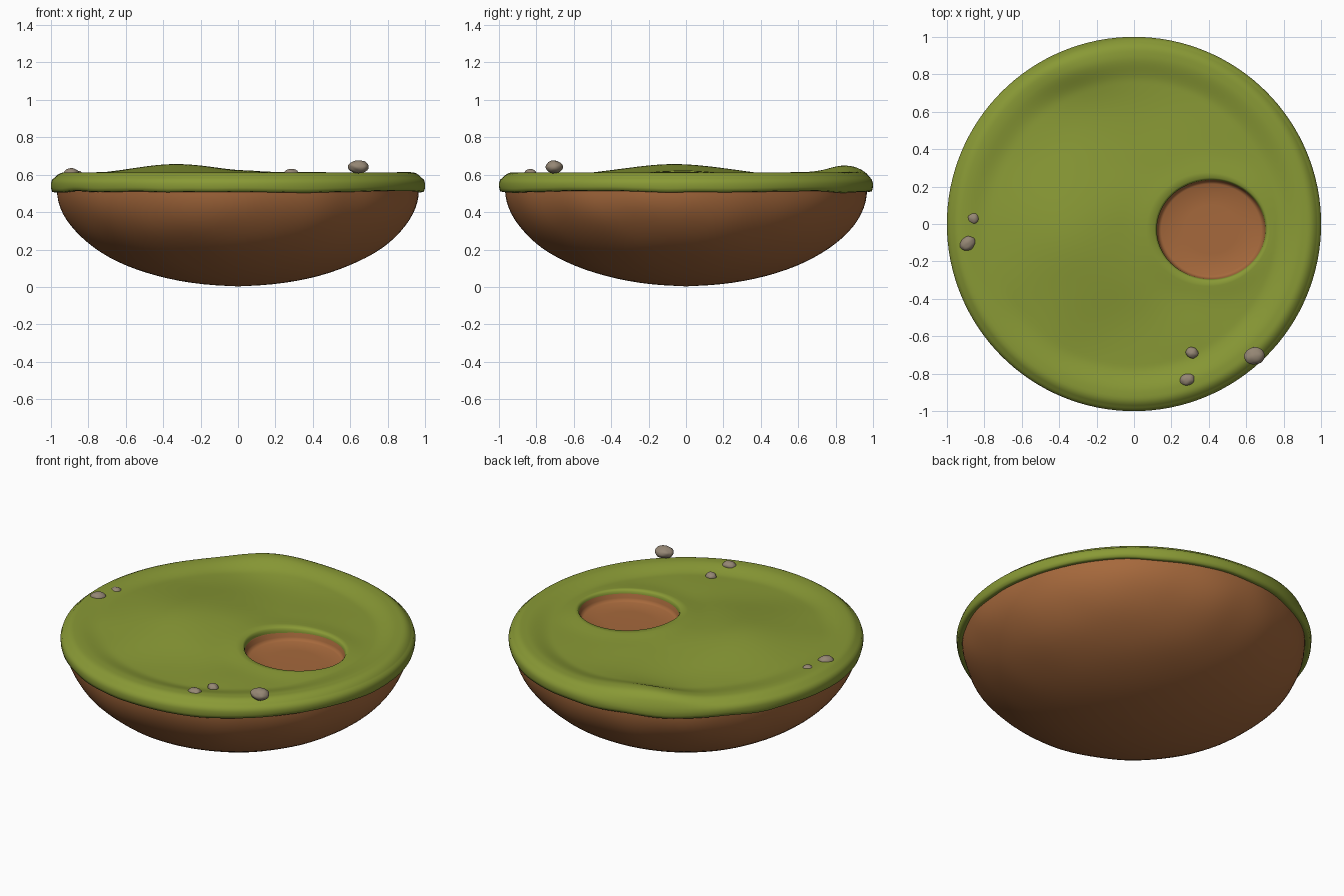
import bpy, bmesh, math
from mathutils import Vector, noise

if "Cube" in bpy.data.objects:
    bpy.data.objects.remove(bpy.data.objects["Cube"])

N = 128
HX, HY, HA, HB = 0.412, -0.03, 0.29, 0.265   # pit centre and radii


def material(name, rgb):
    m = bpy.data.materials.new(name)
    m.diffuse_color = (*rgb, 1)
    m.use_nodes = True
    m.node_tree.nodes["Principled BSDF"].inputs["Base Color"].default_value = m.diffuse_color
    return m


GRASS = material("grass green", (0.25, 0.32, 0.036))
DIRT = material("earth brown", (0.38, 0.14, 0.045))
STONE = material("stone grey", (0.30, 0.24, 0.175))


def loft(name, rings, mat, cap_end=False, pole=None):
    """Skin a list of closed rings of N points each."""
    bm = bmesh.new()
    vr = [[bm.verts.new(p) for p in r] for r in rings]
    for a, b in zip(vr, vr[1:]):
        for i in range(N):
            j = (i + 1) % N
            bm.faces.new((a[i], a[j], b[j], b[i]))
    if cap_end:
        bm.faces.new(vr[-1])
    if pole:
        p = bm.verts.new(pole)
        for i in range(N):
            bm.faces.new((p, vr[0][(i + 1) % N], vr[0][i]))
    bmesh.ops.recalc_face_normals(bm, faces=bm.faces)
    me = bpy.data.meshes.new(name)
    bm.to_mesh(me)
    bm.free()
    me.materials.append(mat)
    me.shade_smooth()
    ob = bpy.data.objects.new(name, me)
    bpy.context.collection.objects.link(ob)
    return ob


def wob(x, y, z, f):
    return noise.noise(Vector((x * f, y * f, z * f + 3.7)))


def bump(x, y, cx, cy, sx, sy):
    return math.exp(-((x - cx) / sx) ** 2 - ((y - cy) / sy) ** 2)


def step(a, b, v):
    t = min(1, max(0, (v - a) / (b - a)))
    return t * t * (3 - 2 * t)


def height(x, y):
    """Rolling lawn: low moat, raised lip, broad mound and a back hump."""
    r = math.hypot(x, y)
    inner = 0.585 + 0.07 * bump(x, y, -0.33, -0.05, 0.42, 0.45)
    inner += 0.006 * wob(x, y, 0, 3)
    lip = 0.613
    z = inner + (lip - inner) * step(0.76, 0.9, r)
    z += 0.036 * bump(x, y, -0.3, 0.84, 0.30, 0.15)
    z -= 0.05 * max(0, (r - 0.92) / 0.075) ** 2.5
    d = math.hypot((x - HX) / HA, (y - HY) / HB)
    return z + 0.012 * bump(d, 0, 1.0, 0, 0.35, 1)


def ring(fn):
    return [fn(2 * math.pi * i / N) for i in range(N)]


def pit(a, s=1.0):
    return HX + HA * s * math.cos(a), HY + HB * s * math.sin(a)


# grass lawn: pit lip, lawn surface, rounded outer edge
rings = []
for s, dz in ((1.0, -0.035), (1.0, -0.022), (1.012, -0.009)):
    rings.append(ring(lambda a: (*pit(a, s), height(*pit(a, 1.04)) + dz)))
M = 44
for k in range(M + 1):
    t = (k / M) ** 0.85

    def lawn(a):
        px, py = pit(a, 1.04)
        x = px + (0.982 * math.cos(a) - px) * t
        y = py + (0.982 * math.sin(a) - py) * t
        return x, y, height(x, y)
    rings.append(ring(lawn))
for r, z in ((0.993, 0.575), (1.0, 0.553), (0.999, 0.53), (0.994, 0.512),
             (0.98, 0.508), (0.95, 0.515)):
    def edge(a):
        x, y = math.cos(a), math.sin(a)
        low = 0.009 * wob(x, y, 0, 4) if z < 0.54 else 0
        return r * x, r * y, z + low
    rings.append(ring(edge))
loft("grass_lawn", rings, GRASS)

# earth bowl under the lawn
rings = []
for k in range(1, 25):
    u = math.pi / 2 * k / 24

    def bowl(a):
        r, z = 0.968 * math.sin(u), 0.525 - 0.52 * math.cos(u)
        x, y = r * math.cos(a), r * math.sin(a)
        f = 1 + 0.008 * wob(x, y, z, 4)
        return x * f, y * f, z
    rings.append(ring(bowl))
loft("earth_bowl", rings, DIRT, pole=(0, 0, 0.003))

# earth pit: wall and floor
rings = []
for s, z in ((1.02, 0.585), (1.0, 0.575), (0.985, 0.55), (0.96, 0.537),
             (0.92, 0.531), (0.5, 0.529), (0.02, 0.529)):
    rings.append(ring(lambda a: (*pit(a, s), z)))
loft("earth_pit", rings, DIRT, cap_end=True)

# pebbles on the lawn: position, radii, turn
PEBBLES = [((0.645, -0.705, 0.642), (0.056, 0.045, 0.034), 0.1),
           ((0.285, -0.832, 0.606), (0.040, 0.032, 0.025), 0.2),
           ((0.31, -0.688, 0.585), (0.033, 0.030, 0.026), -0.4),
           ((-0.89, -0.105, 0.607), (0.044, 0.036, 0.028), 0.7),
           ((-0.86, 0.03, 0.595), (0.034, 0.032, 0.026), 0.0)]
for n, (loc, rad, turn) in enumerate(PEBBLES):
    bpy.ops.mesh.primitive_ico_sphere_add(subdivisions=4, radius=1, location=loc,
                                          rotation=(0, 0, turn))
    ob = bpy.context.object
    ob.name = f"pebble_{n + 1}"
    ob.scale = rad
    for v in ob.data.vertices:
        v.co *= 1 + 0.08 * noise.noise(v.co * 1.5 + Vector((n * 5, 0, 0)))
    ob.data.materials.append(STONE)
    ob.data.shade_smooth()
